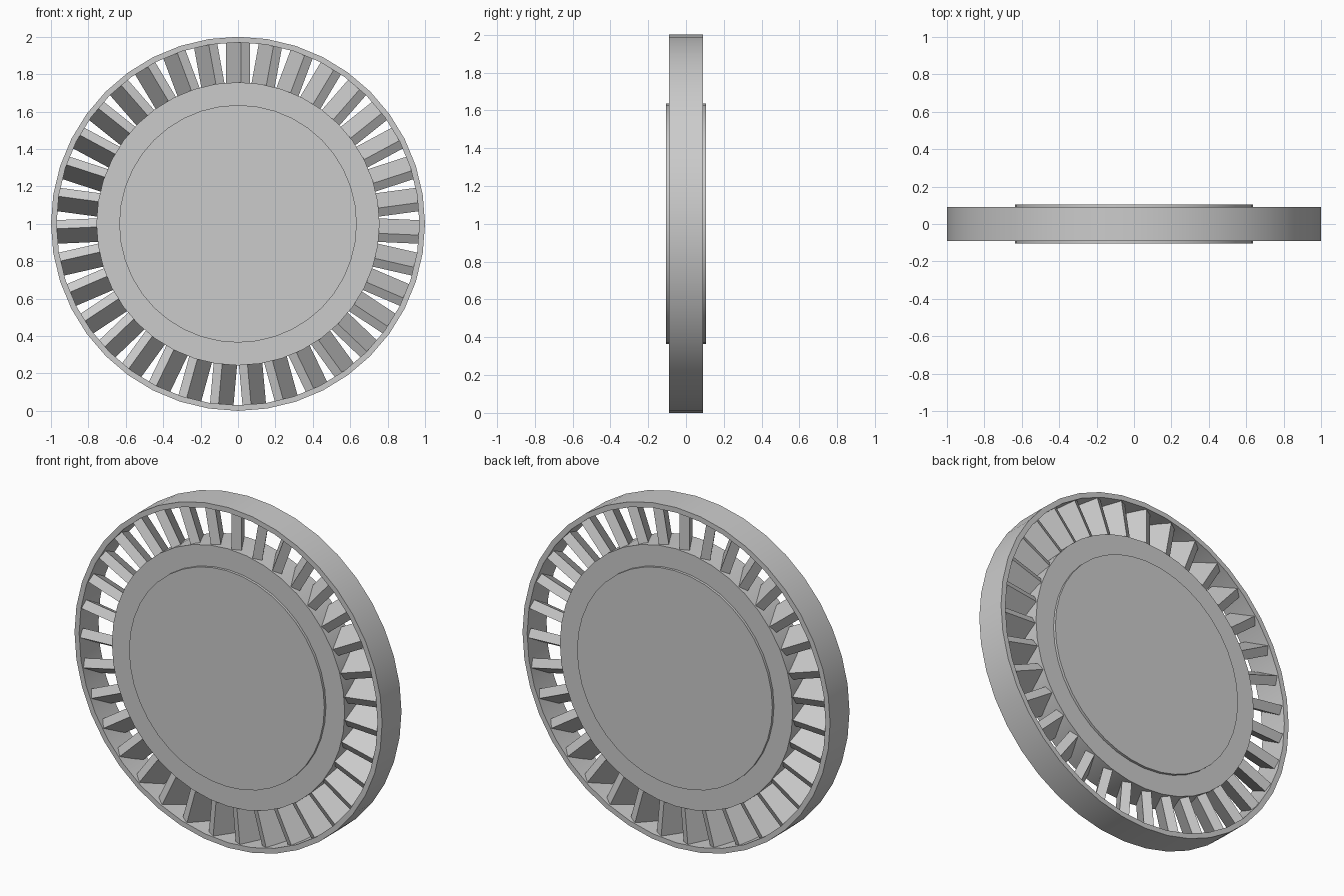
import bpy
import bmesh
from math import cos, sin, pi, radians
from mathutils import Matrix, Vector

SEGMENTS = 40
BLADES = 35
CENTRE = Vector((0, 0, 1))

cube = bpy.data.objects.get("Cube")
if cube:
    bpy.data.objects.remove(cube, do_unlink=True)

grey = bpy.data.materials.new("light grey metal")
grey.use_nodes = True
grey.diffuse_color = (0.6, 0.6, 0.6, 1)
grey.node_tree.nodes["Principled BSDF"].inputs["Base Color"].default_value = (0.6, 0.6, 0.6, 1)


def finish(bm, name):
    bmesh.ops.recalc_face_normals(bm, faces=bm.faces)
    mesh = bpy.data.meshes.new(name)
    bm.to_mesh(mesh)
    bm.free()
    mesh.materials.append(grey)
    obj = bpy.data.objects.new(name, mesh)
    bpy.context.collection.objects.link(obj)
    obj.location = CENTRE
    bpy.ops.object.select_all(action="DESELECT")
    obj.select_set(True)
    bpy.context.view_layer.objects.active = obj
    bpy.ops.object.shade_smooth_by_angle(angle=radians(30))
    return obj


def disc(name, radius, y_front, y_back):
    bm = bmesh.new()
    place = Matrix.Translation((0, (y_front + y_back) / 2, 0)) @ Matrix.Rotation(pi / 2, 4, "X")
    bmesh.ops.create_cone(bm, cap_ends=True, segments=SEGMENTS, radius1=radius,
                          radius2=radius, depth=y_back - y_front, matrix=place)
    return finish(bm, name)


def ring(name, inner, outer, half_depth):
    bm = bmesh.new()
    profile = [(inner, -half_depth), (outer, -half_depth), (outer, half_depth), (inner, half_depth)]
    loops = []
    for i in range(SEGMENTS):
        a = 2 * pi * i / SEGMENTS
        loops.append([bm.verts.new((r * cos(a), y, r * sin(a))) for r, y in profile])
    for i, here in enumerate(loops):
        there = loops[(i + 1) % SEGMENTS]
        for k in range(4):
            n = (k + 1) % 4
            bm.faces.new((here[k], here[n], there[n], there[k]))
    return finish(bm, name)


def blades(name, inner, outer, thickness, depth, pitch):
    # pitched flat vanes, evenly spaced from the top
    bm = bmesh.new()
    y_axis = Vector((0, 1, 0))
    for i in range(BLADES):
        a = pi / 2 + 2 * pi * i / BLADES
        radial = Vector((cos(a), 0, sin(a)))
        tangent = Vector((-sin(a), 0, cos(a)))
        across = tangent * cos(pitch) - y_axis * sin(pitch)
        along = y_axis * cos(pitch) + tangent * sin(pitch)
        turn = Matrix((radial, across, along)).transposed().to_4x4()
        size = Matrix.Diagonal((outer - inner, thickness, depth, 1))
        place = Matrix.Translation(radial * (inner + outer) / 2) @ turn @ size
        bmesh.ops.create_cube(bm, size=1, matrix=place)
    return finish(bm, name)


# Outer rim, hub and raised cover plates
ring("outer_rim", 0.97, 1.0, 0.09)
disc("hub", 0.757, -0.09, 0.09)
disc("front_cover", 0.635, -0.105, -0.08)
disc("back_cover", 0.635, 0.08, 0.105)

# Vanes between hub and rim
blades("vanes", 0.735, 0.98, 0.053, 0.16, radians(30))
